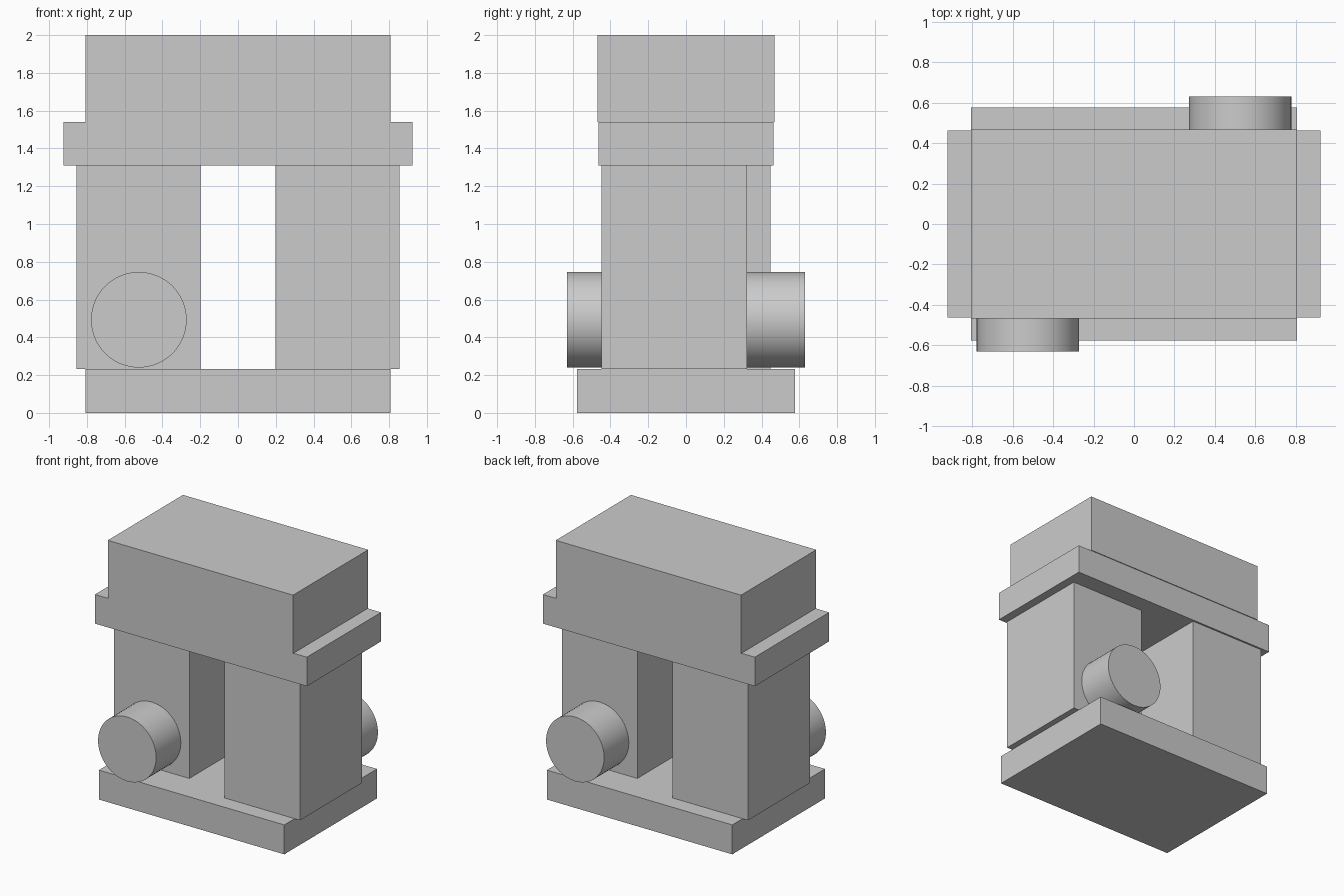
import bpy
import math

cube = bpy.data.objects.get("Cube")
if cube:
    bpy.data.objects.remove(cube, do_unlink=True)

# Single plain grey
grey = bpy.data.materials.new("light_grey")
grey.use_nodes = True
colour = (0.6, 0.6, 0.6, 1)
grey.diffuse_color = colour
grey.node_tree.nodes["Principled BSDF"].inputs["Base Color"].default_value = colour


def finish(name):
    obj = bpy.context.object
    obj.name = name
    obj.data.materials.append(grey)
    return obj


def box(name, x, y, z):
    """Box from (low, high) ranges on each axis."""
    ranges = (x, y, z)
    bpy.ops.mesh.primitive_cube_add(size=1, location=[(a + b) / 2 for a, b in ranges])
    obj = finish(name)
    obj.scale = [b - a for a, b in ranges]
    bpy.ops.object.transform_apply(location=False, rotation=False, scale=True)


# Stacked slabs, centred
base_top, beam_bottom, beam_top = 0.232, 1.311, 1.54
box("base", (-0.807, 0.807), (-0.577, 0.577), (0, base_top))
box("beam", (-0.923, 0.923), (-0.462, 0.462), (beam_bottom, beam_top))
box("top_block", (-0.807, 0.807), (-0.468, 0.468), (beam_top, 2))

# Pillars and round studs, repeated by a half turn about the vertical axis
for side, turn in (("left", 1), ("right", -1)):
    box(side + "_pillar",
        sorted((turn * 0.198, turn * 0.855)),
        sorted((turn * -0.448, turn * 0.323)),
        (base_top, beam_bottom))
    bpy.ops.mesh.primitive_cylinder_add(
        vertices=64, radius=0.253, depth=0.307,
        location=(turn * 0.525, turn * 0.4765, 0.493),
        rotation=(math.pi / 2, 0, 0))
    finish(side + "_stud")
    bpy.ops.object.shade_smooth_by_angle(angle=math.radians(30))
